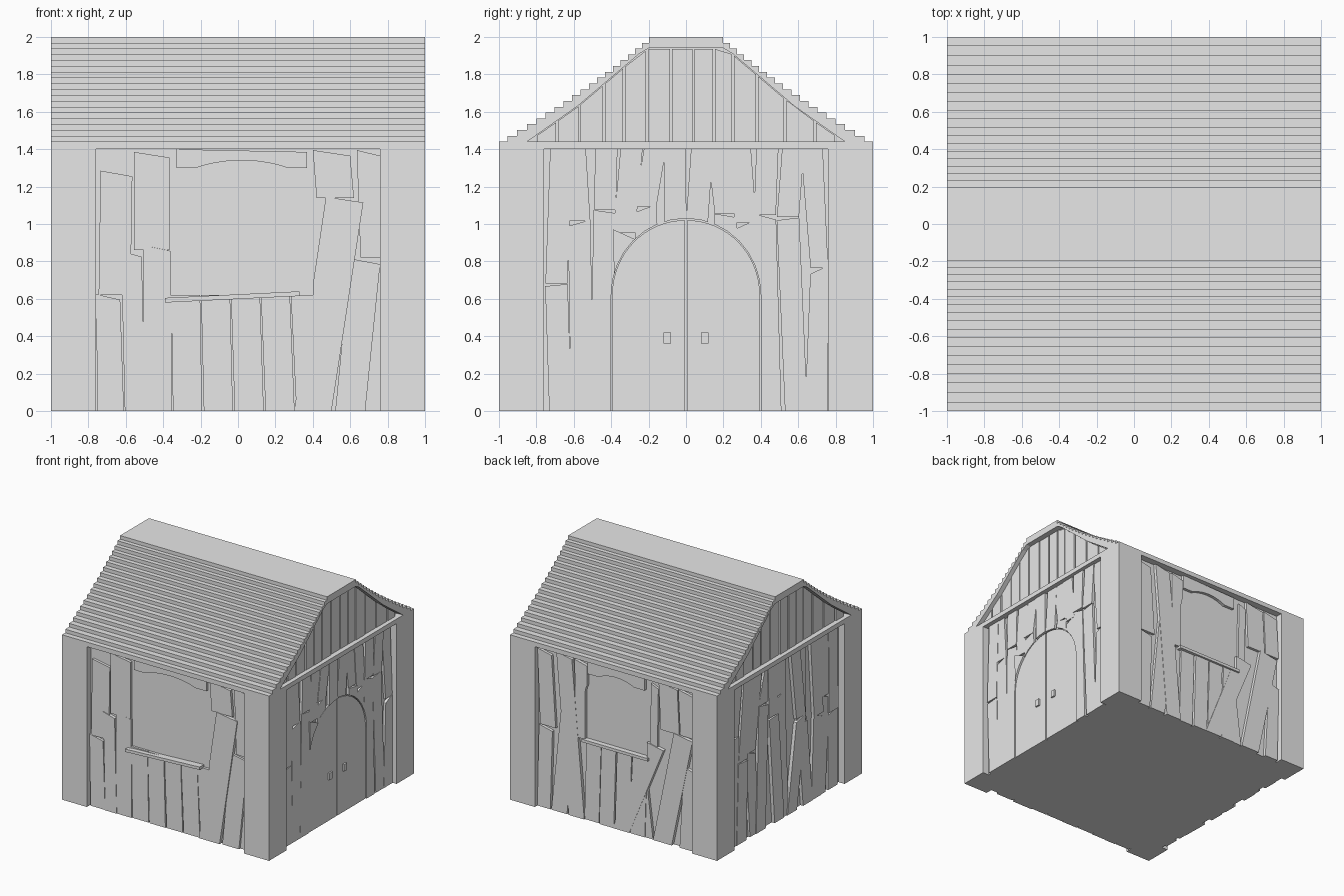
import bpy, bmesh, math, random
from mathutils import Matrix

random.seed(4)
cube = bpy.data.objects.get("Cube")
if cube:
    bpy.data.objects.remove(cube)

grey = bpy.data.materials.new("plain_grey")
grey.use_nodes = True
grey.diffuse_color = (0.8, 0.8, 0.8, 1)
grey.node_tree.nodes["Principled BSDF"].inputs["Base Color"].default_value = (0.8, 0.8, 0.8, 1)

BACK = 0.06      # depth of the wall behind the planks
POST = 0.24      # corner post width
EAVE = 1.44
BEAM = 1.4
SIDES = {"front": 0, "left": 90, "back": 180, "right": 270}


def finish(bm, name, turn=0):
    """Turn a mesh drawn for the front side to its own side and link it."""
    bmesh.ops.recalc_face_normals(bm, faces=bm.faces)
    bm.transform(Matrix.Rotation(math.radians(turn), 4, "Z"))
    mesh = bpy.data.meshes.new(name)
    bm.to_mesh(mesh)
    bm.free()
    mesh.materials.append(grey)
    obj = bpy.data.objects.new(name, mesh)
    bpy.context.collection.objects.link(obj)
    return obj


def prism(bm, outline, near, far):
    """Extrude a (u, z) outline between two depths behind the front plane."""
    a = [bm.verts.new((u, near - 1, z)) for u, z in outline]
    b = [bm.verts.new((u, far - 1, z)) for u, z in outline]
    bm.faces.new(a)
    bm.faces.new(b[::-1])
    for i in range(len(a)):
        j = (i + 1) % len(a)
        bm.faces.new((a[i], b[i], b[j], a[j]))


def box(name, x0, x1, y0, y1, z0, z1):
    bm = bmesh.new()
    prism(bm, [(x0, z0), (x1, z0), (x1, z1), (x0, z1)], y0 + 1, y1 + 1)
    return finish(bm, name)


def plank(bm, u0, z0, u1, z1, width, end=0.0):
    """Leaning board from its bottom centre to its top centre."""
    h = width / 2
    quad = [(u0 - h, z0), (u0 + h, z0), (u1 + h, z1 - end), (u1 - h, z1 + end)]
    lim = 1 - POST
    quad = [(max(-lim, min(lim, u)), max(0, min(BEAM, z))) for u, z in quad]
    if abs(quad[0][0] - quad[1][0]) + abs(quad[2][0] - quad[3][0]) > 0.03:
        prism(bm, quad, random.uniform(0.03, 0.042), BACK + 0.02)


def arch(centre, half, bottom, spring, top, start=0, stop=180):
    """Outline with an elliptical head, or one half of it."""
    steps = 16
    pts = []
    for i in range(steps + 1):
        a = math.radians(start + (stop - start) * i / steps)
        pts.append((centre + half * math.cos(a), spring + (top - spring) * math.sin(a)))
    return [(pts[-1][0], bottom), (pts[0][0], bottom)] + pts


def tiers(bm, count, lean):
    """Rows of uneven boards over a whole wall, short ones above long ones."""
    step = 2 * (1 - POST) / count
    for i in range(count):
        u = POST - 1 + step * (i + 0.5)
        split = random.uniform(0.65, 1.1)
        a, b, c = (u + random.uniform(-lean, lean) for _ in range(3))
        plank(bm, a, 0, b, split, step * 0.95, random.uniform(-0.03, 0.03))
        plank(bm, b, split + 0.01, c, BEAM, step * 0.93)


def opening(wall, outline, turn):
    """Cut an outline through the boards of a wall."""
    bm = bmesh.new()
    prism(bm, outline, -0.1, 0.2)
    cutter = finish(bm, wall.name + "_cutter", turn)
    cutter.hide_render = True
    cutter.hide_viewport = True
    cutter.display_type = "WIRE"
    mod = wall.modifiers.new("opening", "BOOLEAN")
    mod.operation = "DIFFERENCE"
    mod.solver = "EXACT"
    mod.use_self = True
    mod.object = cutter


# Main body, corner posts and top beam
inner = 1 - BACK
box("wall_body", -inner, inner, -inner, inner, 0, EAVE)
for sx in (-1, 1):
    for sy in (-1, 1):
        xs = sorted((sx, sx * (1 - POST)))
        ys = sorted((sy, sy * (1 - POST)))
        box("corner_post", *xs, *ys, 0, BEAM)
box("top_beam", -1, 1, -1, 1, BEAM, EAVE)

# Stepped roof shell
count = 18
rise = (2 - EAVE) / count
half = []
for j in range(count):
    y = 0.955 - 0.053 * j + 0.0005 * j * j
    half += [(y, EAVE + rise * j), (y, EAVE + rise * (j + 1))]
under = [(0.85, EAVE), (0.58, 1.63), (0.25, 1.91), (0.2, 1.94)]
mirror = lambda pts: [(-u, z) for u, z in reversed(pts)]
bm = bmesh.new()
prism(bm, half + mirror(half) + [(-u, z) for u, z in under] + under[::-1], 0, 2)
finish(bm, "stepped_roof", 90)

# Gable ends with upright boards
bm = bmesh.new()
prism(bm, under + mirror(under), BACK, 2 - BACK)
finish(bm, "gable_core", 90)


def roof_under(u):
    u = abs(u)
    for (a, za), (b, zb) in zip(under, under[1:]):
        if b <= u <= a:
            return za + (zb - za) * (a - u) / (a - b)
    return under[-1][1]


for side in ("left", "right"):
    bm = bmesh.new()
    edges = [-0.8, -0.69, -0.57, -0.44, -0.33, -0.21, -0.08, 0.04, 0.15, 0.25, 0.38, 0.53, 0.69, 0.8]
    for a, b in zip(edges, edges[1:]):
        a, b = a + 0.006, b - 0.006
        prism(bm, [(a, EAVE), (b, EAVE), (b, roof_under(b) - 0.005), (a, roof_under(a) - 0.005)],
              random.uniform(0.035, 0.045), BACK + 0.02)
    finish(bm, side + "_gable_boards", SIDES[side])

# Front wall boards around the window
bm = bmesh.new()
for args in [(-0.68, 0, -0.7, 0.61, 0.14), (-0.66, 0.62, -0.65, 1.27, 0.17),
             (-0.46, 0.86, -0.46, 1.37, 0.19), (-0.55, 0, -0.57, 0.84, 0.11),
             (-0.43, 0, -0.43, 0.87, 0.15), (0.4, 0, 0.57, 1.13, 0.2),
             (0.6, 0, 0.68, 0.8, 0.16), (0.72, 0.82, 0.7, 1.38, 0.13),
             (0.52, 1.14, 0.5, 1.38, 0.2), (0.02, 1.3, 0.02, 1.4, 0.7)]:
    plank(bm, *args, 0.015)
for i in range(5):
    plank(bm, -0.27 + 0.165 * i, 0, -0.28 + 0.16 * i, 0.62, 0.155)
front = finish(bm, "front_wall_boards")
opening(front, arch(0.02, 0.38, 0.62, 1.17, 1.34), 0)

# Back wall boards around the window
bm = bmesh.new()
for args in [(-0.7, 0, -0.68, 0.7, 0.13), (-0.66, 0.72, -0.7, 1.36, 0.15),
             (-0.55, 0, -0.45, 0.95, 0.15), (-0.38, 0, -0.5, 1.38, 0.15),
             (-0.33, 0.7, -0.34, 1.36, 0.12), (0.36, 0.76, 0.37, 1.34, 0.07),
             (0.05, 0, 0.38, 0.82, 0.16), (0.45, 0, 0.65, 0.97, 0.18),
             (0.28, 0, 0.22, 0.5, 0.15), (0.68, 0, 0.72, 0.7, 0.13),
             (0.52, 0.98, 0.5, 1.38, 0.18), (0.69, 0.98, 0.67, 1.36, 0.14),
             (0, 1.28, 0, 1.4, 0.55)]:
    plank(bm, *args, 0.015)
for i in range(4):
    plank(bm, -0.24 + 0.15 * i, 0, -0.22 + 0.15 * i, 0.69, 0.14)
back = finish(bm, "back_wall_boards", SIDES["back"])
opening(back, arch(0, 0.3, 0.7, 1.1, 1.32), SIDES["back"])

# Window sills
bm = bmesh.new()
prism(bm, [(-0.39, 0.58), (0.33, 0.615), (0.33, 0.64), (-0.39, 0.605)], 0.0, BACK + 0.02)
finish(bm, "front_sill")
bm = bmesh.new()
prism(bm, [(-0.32, 0.68), (0.32, 0.68), (0.32, 0.705), (-0.32, 0.705)], 0.015, BACK + 0.02)
finish(bm, "back_sill", SIDES["back"])

# Plain boarded side
bm = bmesh.new()
tiers(bm, 11, 0.07)
finish(bm, "right_wall_boards", SIDES["right"])

# Door side: boards, two arched leaves and handles
turn = SIDES["left"]
bm = bmesh.new()
tiers(bm, 12, 0.03)
door_wall = finish(bm, "left_wall_boards", turn)
opening(door_wall, arch(0, 0.4, -0.1, 0.62, 1.03), turn)
for name, shift, start, stop in (("door_leaf_a", 0.005, 0, 90), ("door_leaf_b", -0.005, 90, 180)):
    bm = bmesh.new()
    prism(bm, arch(shift, 0.39, 0, 0.62, 1.02, start, stop), 0.045, BACK + 0.02)
    finish(bm, name, turn)
for u in (-0.1, 0.1):
    bm = bmesh.new()
    prism(bm, [(u - 0.02, 0.36), (u + 0.02, 0.36), (u + 0.02, 0.42), (u - 0.02, 0.42)], 0.03, BACK)
    finish(bm, "door_handle", turn)
